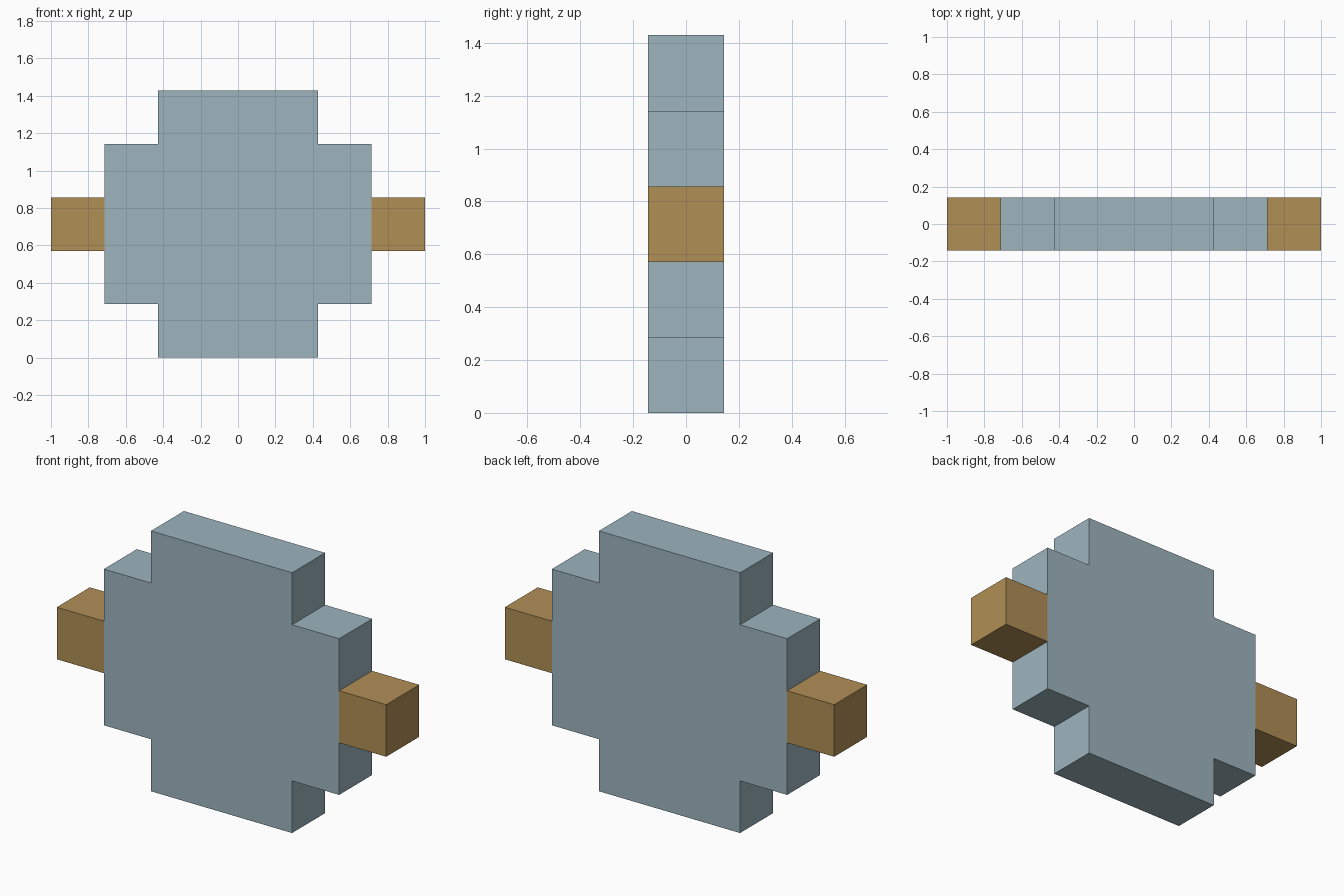
import bpy
import bmesh

cube = bpy.data.objects.get("Cube")
if cube:
    bpy.data.objects.remove(cube, do_unlink=True)

U = 2 / 7            # the model is built on a grid seven units wide
MID_Z = 2.5 * U      # height of the centre line


def make_material(name, rgb):
    mat = bpy.data.materials.new(name)
    mat.use_nodes = True
    color = (*rgb, 1)
    mat.diffuse_color = color
    mat.node_tree.nodes["Principled BSDF"].inputs["Base Color"].default_value = color
    return mat


def extrude_profile(name, points, mat):
    """Extrude an x/z outline, in grid units, to one unit of depth along y."""
    bm = bmesh.new()
    face = bm.faces.new([bm.verts.new((x * U, -U / 2, z * U)) for x, z in points])
    result = bmesh.ops.extrude_face_region(bm, geom=[face], use_keep_orig=True)
    moved = [v for v in result["geom"] if isinstance(v, bmesh.types.BMVert)]
    bmesh.ops.translate(bm, verts=moved, vec=(0, U, 0))
    bmesh.ops.recalc_face_normals(bm, faces=bm.faces)
    mesh = bpy.data.meshes.new(name)
    bm.to_mesh(mesh)
    bm.free()
    mesh.materials.append(mat)
    obj = bpy.data.objects.new(name, mesh)
    obj.location.z = MID_Z
    bpy.context.collection.objects.link(obj)
    return obj


blue_grey = make_material("blue grey", (0.337, 0.462, 0.515))
tan = make_material("tan", (0.434, 0.275, 0.093))

# Stepped body: one corner mirrored into the full outline
corner = [(1.5, 2.5), (1.5, 1.5), (2.5, 1.5)]
right_half = corner + [(x, -z) for x, z in reversed(corner)]
outline = right_half + [(-x, z) for x, z in reversed(right_half)]
extrude_profile("body", outline, blue_grey)

# Side pegs
for name, side in (("left_peg", 1), ("right_peg", -1)):
    square = [(2.5, -0.5), (3.5, -0.5), (3.5, 0.5), (2.5, 0.5)]
    extrude_profile(name, [(side * x, z) for x, z in square], tan)
